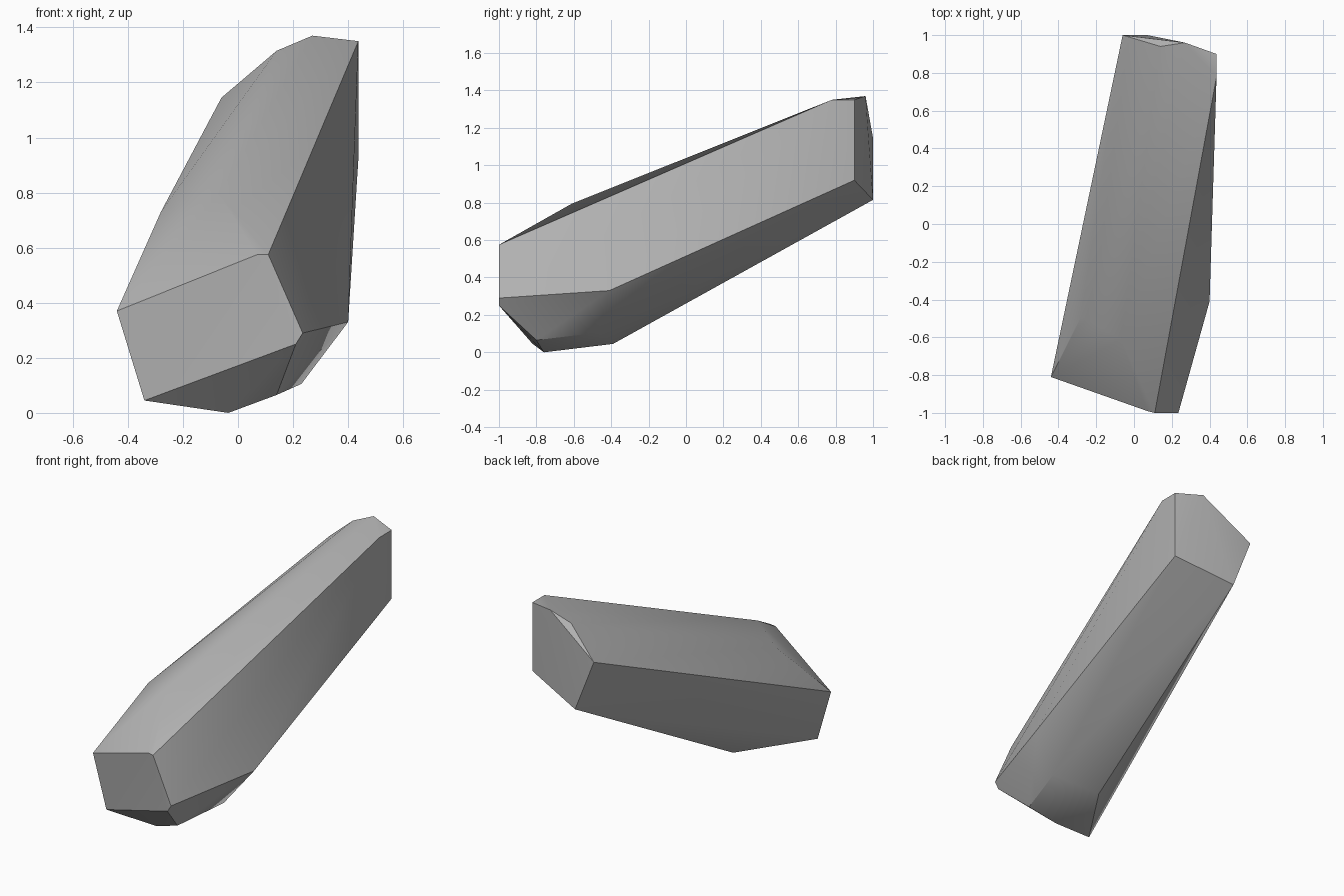
import bpy, bmesh, math

cube = bpy.data.objects.get("Cube")
if cube:
    bpy.data.objects.remove(cube, do_unlink=True)

# Plain grey stone
stone = bpy.data.materials.new("grey stone")
stone.use_nodes = True
colour = (0.45, 0.45, 0.45, 1)
stone.diffuse_color = colour
bsdf = next(n for n in stone.node_tree.nodes if n.type == 'BSDF_PRINCIPLED')
bsdf.inputs["Base Color"].default_value = colour
bsdf.inputs["Roughness"].default_value = 0.9

# Corners of the rock, grouped by region
blunt_end = [(-.44, -.81, .37), (-.34, -.82, .045), (.21, -1, .25),
             (.235, -1, .29), (.11, -1, .575), (.07, -.99, .575)]
underside = [(-.035, -.76, .0), (.14, -.8, .065), (.23, -.47, .105),
             (.4, -.41, .33), (-.055, -.39, .045)]
upper_ridge = [(-.07, -.61, .795), (-.28, -.49, .73)]
raised_end = [(.437, .78, 1.35), (.437, .9, 1.35), (.437, .9, .92),
              (.27, .96, 1.37), (.14, .94, 1.315), (-.06, 1, 1.145),
              (.07, 1, .815)]

# Wrap the corners in a faceted shell
bm = bmesh.new()
for p in blunt_end + underside + upper_ridge + raised_end:
    bm.verts.new(p)
hull = bmesh.ops.convex_hull(bm, input=bm.verts)
loose = [v for v in bm.verts if not v.link_faces]
bmesh.ops.delete(bm, geom=loose, context='VERTS')
bmesh.ops.dissolve_limit(bm, angle_limit=math.radians(3),
                         verts=bm.verts, edges=bm.edges)
bmesh.ops.recalc_face_normals(bm, faces=bm.faces)

mesh = bpy.data.meshes.new("rock")
bm.to_mesh(mesh)
bm.free()
mesh.materials.append(stone)
rock = bpy.data.objects.new("rock", mesh)
bpy.context.collection.objects.link(rock)

# Soft facets, crisp corners
bpy.ops.object.select_all(action='DESELECT')
rock.select_set(True)
bpy.context.view_layer.objects.active = rock
bpy.ops.object.shade_smooth_by_angle(angle=math.radians(30))
